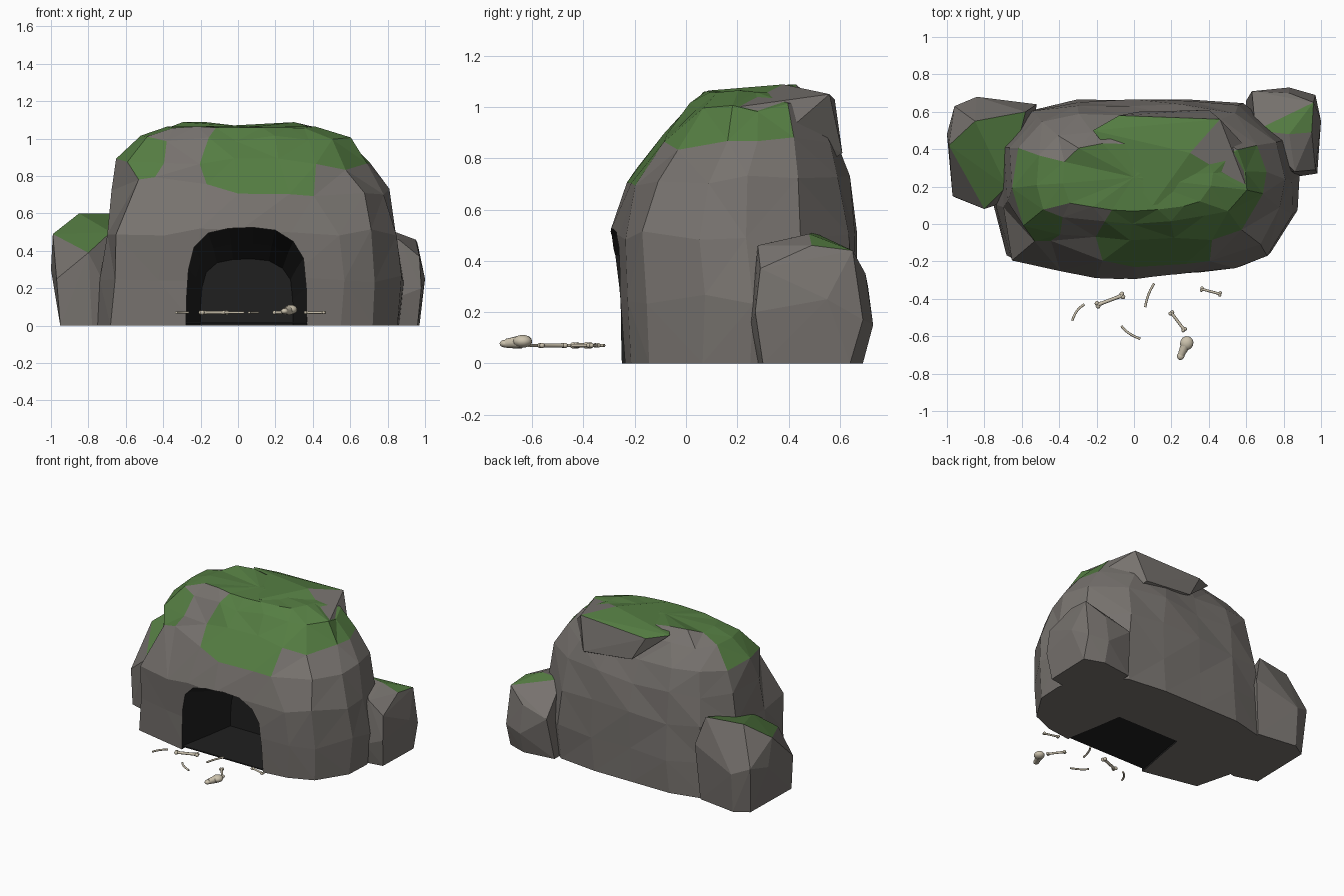
import bpy, bmesh, math, random
from mathutils import Vector, Matrix

if "Cube" in bpy.data.objects:
    bpy.data.objects.remove(bpy.data.objects["Cube"])

random.seed(4)


def mat(name, rgb):
    m = bpy.data.materials.new(name)
    m.diffuse_color = (*rgb, 1)
    m.use_nodes = True
    m.node_tree.nodes["Principled BSDF"].inputs["Base Color"].default_value = m.diffuse_color
    return m


ROCK = mat("grey_rock", (0.185, 0.17, 0.157))
MOSS = mat("green_moss", (0.09, 0.205, 0.055))
DARK = mat("cave_dark", (0.014, 0.014, 0.014))
BONE = mat("bone", (0.60, 0.54, 0.42))


def finish(name, bm, mats):
    bmesh.ops.recalc_face_normals(bm, faces=bm.faces)
    me = bpy.data.meshes.new(name)
    bm.to_mesh(me)
    bm.free()
    for m in mats:
        me.materials.append(m)
    ob = bpy.data.objects.new(name, me)
    bpy.context.collection.objects.link(ob)
    return ob


def boulder(name, pts, is_moss):
    """Faceted stone: convex hull of a few points, moss by a face rule."""
    bm = bmesh.new()
    for p in pts:
        bm.verts.new(p)
    bmesh.ops.convex_hull(bm, input=bm.verts)
    bmesh.ops.delete(bm, geom=[v for v in bm.verts if not v.link_faces], context='VERTS')
    bmesh.ops.recalc_face_normals(bm, faces=bm.faces)
    for f in bm.faces:
        f.normal_update()
        f.material_index = int(is_moss(f.normal, f.calc_center_median()))
    return finish(name, bm, [ROCK, MOSS])


# --- main mound: one outline, refitted to the extents of each level
OUTLINE = [(-.72, .1), (-.65, -.18), (-.4, -.24), (-.2, -.28), (.03, -.295), (.3, -.27),
           (.57, -.23), (.74, -.16), (.87, .06), (.88, .25), (.83, .45), (.59, .64),
           (.3, .675), (0, .675), (-.3, .675), (-.55, .61), (-.7, .42)]
LEVELS = [  # z, x min, x max, y min, y max
    (0, -.75, .86, -.275, .66), (.25, -.74, .88, -.285, .67), (.5, -.71, .85, -.298, .66),
    (.72, -.68, .80, -.24, .63), (.88, -.64, .70, -.09, .58), (1.0, -.53, .60, .01, .50),
    (1.06, -.38, .42, .07, .43)]
MOSSY = {3: {1, 3, 4, 5}, 4: {16, 0, 1, 3, 4, 5, 6, 7, 8, 9}, 5: {16, 0, 3, 4, 5, 6, 7, 8, 9}}
bm = bmesh.new()
rings = []
for z, x0, x1, y0, y1 in LEVELS:
    ring = []
    for x, y in OUTLINE:
        u, v = (x + .72) / 1.6, (y + .295) / .97
        j = .012 if 0 < z < 1.05 else .003
        dx, dy, dz = (random.uniform(-j, j) for _ in range(3))
        ring.append(bm.verts.new((x0 + u * (x1 - x0) + dx, y0 + v * (y1 - y0) + dy,
                                  z + dz * 1.6 if z else 0)))
    rings.append(ring)
# moss border: shift single corners of the patches
for i, j, d in [(3, 1, (.08, .04, .07)), (3, 2, (-.07, .09, .09)), (4, 2, (-.03, 0, 0)),
                (5, 2, (-.08, 0, 0)), (3, 3, (.02, .02, .03)), (3, 6, (-.1, -.02, -.03)),
                (4, 6, (-.03, -.03, -.03)), (4, 7, (0, -.03, -.06))]:
    rings[i][j].co += Vector(d)
n = len(OUTLINE)
for i in range(len(rings) - 1):
    for j in range(n):
        k = (j + 1) % n
        f = bm.faces.new((rings[i][j], rings[i][k], rings[i + 1][k], rings[i + 1][j]))
        f.material_index = int(j in MOSSY.get(i, ()))
bm.faces.new(rings[0][::-1])
peak = bm.verts.new((0, .25, 1.068))
for j in range(n):
    f = bm.faces.new((rings[-1][j], rings[-1][(j + 1) % n], peak))
    f.material_index = 1
rings[-1][14].co.z = rings[-1][15].co.z = 1.088
bmesh.ops.triangulate(bm, faces=bm.faces, quad_method='SHORT_EDGE')
mound = finish("rock_mound", bm, [ROCK, MOSS, DARK])

# --- cave hollow: tapering arch cut out of the mound
ARCH = [(-.28, -.1), (-.275, .15), (-.265, .3), (-.235, .42), (-.16, .495), (-.05, .52),
        (.08, .525), (.2, .51), (.295, .45), (.35, .36), (.365, .2), (.37, -.1)]
bm = bmesh.new()
loops = []
for y, sx, sz in ((-.5, 1, 1), (-.22, 1, 1), (.0, .87, .84), (.2, .77, .68)):
    loops.append([bm.verts.new((.05 + (x - .05) * sx, y, z * sz if z > 0 else z)) for x, z in ARCH])
for a, b in zip(loops, loops[1:]):
    for j in range(len(ARCH)):
        k = (j + 1) % len(ARCH)
        bm.faces.new((a[j], a[k], b[k], b[j]))
bm.faces.new(loops[0])
bm.faces.new(loops[-1])
for f in bm.faces:
    f.material_index = 2
cutter = finish("cave_cutter", bm, [ROCK, MOSS, DARK])
cutter.hide_render = True
mod = mound.modifiers.new("cave", 'BOOLEAN')
mod.operation, mod.solver, mod.object = 'DIFFERENCE', 'EXACT', cutter
bpy.context.view_layer.objects.active = mound
bpy.ops.object.modifier_apply(modifier=mod.name)
bpy.data.objects.remove(cutter)

# cave floor: thin dark plate
bm = bmesh.new()
low = [bm.verts.new((x, y, .012)) for x, y in
       ((-.285, -.235), (.375, -.235), (.335, 0), (.3, .21), (-.21, .21), (-.245, 0))]
floor = bm.faces.new(low)
ext = bmesh.ops.extrude_face_region(bm, geom=[floor])
bmesh.ops.translate(bm, vec=(0, 0, .008),
                    verts=[g for g in ext["geom"] if isinstance(g, bmesh.types.BMVert)])
finish("cave_floor", bm, [DARK])

# --- side boulders and the slab jutting from the top back
boulder("left_boulder", [
    (-.95, .14, 0), (-.78, .09, 0), (-.6, .15, 0), (-.94, .6, 0), (-.84, .66, 0), (-.55, .62, 0),
    (-1, .48, .3), (-.97, .15, .25), (-.8, .08, .39), (-.96, .63, .33), (-.84, .68, .28),
    (-.52, .64, .4), (-.99, .42, .49), (-.85, .55, .6), (-.58, .6, .6), (-.68, .2, .5)],
    lambda nrm, c: nrm.z > .5 and c.y < .56 and c.x > -.905)
boulder("right_boulder", [
    (.84, .28, 0), (.96, .3, 0), (.97, .64, 0), (.83, .69, 0), (.6, .66, 0), (.6, .3, 0),
    (.85, .25, .15), (.98, .27, .2), (1, .55, .25), (.97, .69, .17), (.83, .73, .15),
    (.63, .71, .3), (.97, .29, .37), (.86, .28, .46), (.96, .65, .44), (.95, .49, .46),
    (.83, .48, .505), (.65, .5, .51), (.83, .70, .35)],
    lambda nrm, c: nrm.z > .7 and .47 < c.y < .585)
boulder("top_slab", [
    (.46, .56, 1.05), (-.22, .5, 1.06), (-.08, .58, 1.03), (.3, .38, 1.088), (.6, .2, 1.0),
    (.6, .41, .92), (.02, .6, .86), (.4, .61, .82), (.45, .53, .77), (.1, .1, 1.065),
    (.2, .3, .85)],
    lambda nrm, c: nrm.z > .6 and c.x < .35)


# --- scattered bones
def tube(bm, path, radii, seg=10):
    """Closed round tube through a flat path, one radius per point."""
    rows = []
    for i, p in enumerate(path):
        d = (path[min(i + 1, len(path) - 1)] - path[max(i - 1, 0)]).normalized()
        side = d.cross(Vector((0, 0, 1))).normalized()
        up = side.cross(d)
        angles = (2 * math.pi * k / seg for k in range(seg))
        rows.append([bm.verts.new(p + (side * math.cos(t) + up * math.sin(t)) * radii[i])
                     for t in angles])
    for a, b in zip(rows, rows[1:]):
        for k in range(seg):
            m = (k + 1) % seg
            bm.faces.new((a[k], a[m], b[m], b[k]))
    bm.faces.new(rows[0])
    bm.faces.new(rows[-1])


def ball(bm, c, size, rot=0):
    m = Matrix.Translation(c) @ Matrix.Rotation(rot, 4, 'Z') @ Matrix.Diagonal((*size, 1))
    bmesh.ops.create_uvsphere(bm, u_segments=12, v_segments=8, radius=1, matrix=m)


def smooth(ob):
    bpy.ops.object.select_all(action='DESELECT')
    ob.select_set(True)
    bpy.context.view_layer.objects.active = ob
    bpy.ops.object.shade_smooth_by_angle(angle=math.radians(60))


ZB = .07
LONG = [((-.195, -.432), (-.062, -.382), .0105), ((.2, -.475), (.268, -.565), .0085),
        ((.362, -.348), (.46, -.374), .0075)]
for i, (a, b, r) in enumerate(LONG):
    bm = bmesh.new()
    a, b = Vector((*a, ZB)), Vector((*b, ZB))
    tube(bm, [a, a.lerp(b, .2), a.lerp(b, .8), b], [r * 1.15, r * .9, r * .9, r * 1.15])
    side = (b - a).normalized().cross(Vector((0, 0, 1))) * r * .8
    for end in (a, b):
        for s in (-1, 1):
            ball(bm, end + side * s, (r * 1.2,) * 3)
    smooth(finish(f"long_bone_{i + 1}", bm, [BONE]))

RIBS = [((-.33, -.517), (-.312, -.455), (-.265, -.43)),
        ((.06, -.445), (.07, -.375), (.108, -.318)),
        ((-.068, -.545), (-.035, -.59), (.034, -.614))]
for i, (p, q, s) in enumerate(RIBS):
    bm = bmesh.new()
    p, q, s = (Vector((*c, ZB)) for c in (p, q, s))
    path = [p * (1 - t) ** 2 + q * 2 * t * (1 - t) + s * t * t for t in (k / 6 for k in range(7))]
    tube(bm, path, [.0065] * 7)
    smooth(finish(f"rib_{i + 1}", bm, [BONE]))

# skull: round cranium with a tapering snout
bm = bmesh.new()
ball(bm, (.282, -.637, .086), (.036, .038, .025), -.35)
tube(bm, [Vector((.276, -.645, .083)), Vector((.252, -.70, .078))], [.026, .018], 12)
ball(bm, (.25, -.705, .077), (.02, .023, .015), -.35)
smooth(finish("skull", bm, [BONE]))
